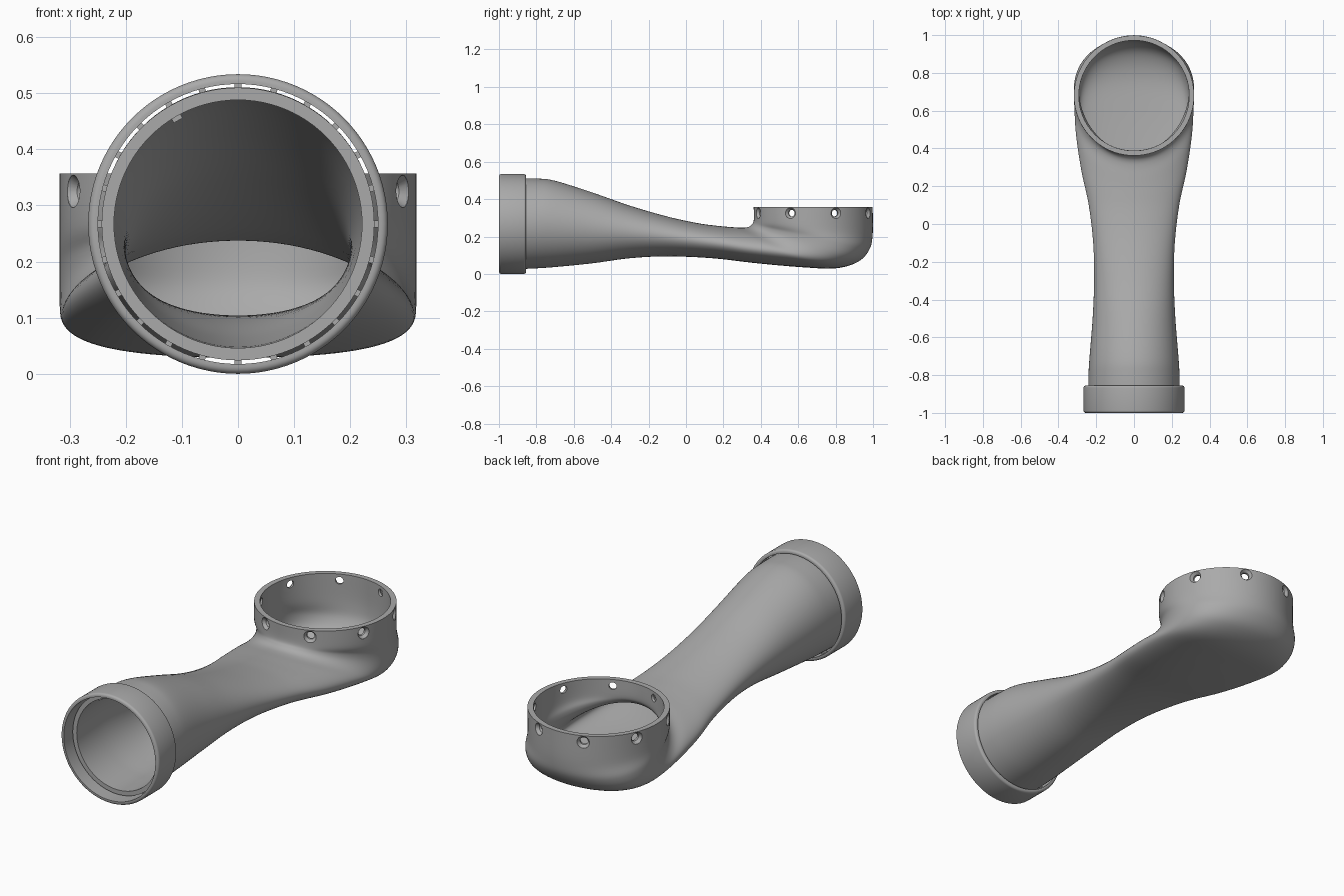
import bpy, bmesh
from math import sin, cos, pi, tau, radians
from mathutils import Matrix, Vector

cube = bpy.data.objects.get("Cube")
if cube:
    bpy.data.objects.remove(cube, do_unlink=True)

SIDES = 96
TUBE_Z = 0.267
BOWL_Y = 0.68

grey = bpy.data.materials.new("plain grey")
grey.use_nodes = True
grey.diffuse_color = (0.4, 0.4, 0.4, 1)
grey.node_tree.nodes["Principled BSDF"].inputs["Base Color"].default_value = grey.diffuse_color


def make_object(name, bm, angle=32):
    bmesh.ops.remove_doubles(bm, verts=bm.verts, dist=1e-5)
    bmesh.ops.recalc_face_normals(bm, faces=bm.faces)
    mesh = bpy.data.meshes.new(name)
    bm.to_mesh(mesh)
    bm.free()
    mesh.materials.append(grey)
    obj = bpy.data.objects.new(name, mesh)
    bpy.context.collection.objects.link(obj)
    smooth(obj, angle)
    return obj


def smooth(obj, angle=32):
    bpy.ops.object.select_all(action='DESELECT')
    obj.select_set(True)
    bpy.context.view_layer.objects.active = obj
    bpy.ops.object.shade_smooth_by_angle(angle=radians(angle))


def bridge(bm, rings):
    """Join a closed cycle of vertex rings with quads."""
    rows = [[bm.verts.new(p) for p in ring] for ring in rings]
    n = len(rows[0])
    for a, b in zip(rows, rows[1:] + rows[:1]):
        for i in range(n):
            j = (i + 1) % n
            bm.faces.new((a[i], a[j], b[j], b[i]))


def lathe(bm, profile, matrix, sides):
    """Spin a closed (radius, height) profile around the local z axis."""
    bridge(bm, [[matrix @ Vector((r * cos(tau * i / sides), r * sin(tau * i / sides), h))
                 for i in range(sides)] for r, h in profile])


def spline(rows, steps):
    """Catmull-Rom interpolation between the section rows."""
    out = []
    for i in range(len(rows) - 1):
        p0, p1, p2, p3 = (rows[max(0, min(len(rows) - 1, i + d))] for d in (-1, 0, 1, 2))
        for s in range(steps):
            t = s / steps
            out.append([b + 0.5 * t * (c - a + t * (2*a - 5*b + 4*c - d + t * (3*(b - c) + d - a)))
                        for a, b, c, d in zip(p0, p1, p2, p3)])
    return out + [list(rows[-1])]


def section(row, inner):
    """Oval across the duct, its widest point shifted towards the belly."""
    yt, zt, yb, zb, width, sag, wall = row
    top, bottom = Vector((0, yt, zt)), Vector((0, yb, zb))
    middle, half = (top + bottom) / 2, (top - bottom) / 2
    if inner:
        half *= 1 - wall / half.length
        width -= wall
    points = []
    for i in range(SIDES):
        a = tau * i / SIDES
        p = middle + half * (cos(a) - sag * sin(a) ** 2)
        points.append((width * sin(a), p.y, p.z))
    return points


# Duct: top y, top z, bottom y, bottom z, half width, sag, wall
sections = [
    (-.94, .51, -.94, .024, .243, 0, .022),
    (-.80, .51, -.80, .03, .241, 0, .018),
    (-.70, .498, -.70, .037, .235, 0, .014),
    (-.5, .435, -.5, .057, .219, 0, .01),
    (-.3, .365, -.3, .084, .211, 0, .01),
    (-.1, .307, -.1, .094, .216, 0, .01),
    (.06, .272, .14, .084, .24, .08, .012),
    (.17, .257, .38, .057, .28, .18, .016),
    (.25, .25, .62, .036, .307, .25, .02),
    (.30, .247, .80, .03, .316, .3, .024),
    (.33, .25, .92, .065, .318, .25, .026),
    (.35, .262, .98, .13, .318, .15, .026),
    (.362, .285, .998, .21, .318, 0, .026),
    (.362, .357, .998, .357, .318, 0, .026),
]
rows = spline(sections, 6)
bm = bmesh.new()
bridge(bm, [section(r, False) for r in rows] + [section(r, True) for r in reversed(rows)])
duct = make_object("duct_body", bm)

# Countersunk screw holes around the bowl rim
bm = bmesh.new()
hole = [(0, .26), (.018, .26), (.018, .303), (.029, .317), (.029, .34), (0, .34)]
for i in range(8):
    spin = Matrix.Rotation(radians(22.5 + 45 * i), 4, 'Z') @ Matrix.Rotation(pi / 2, 4, 'Y')
    lathe(bm, hole[:], Matrix.Translation((0, BOWL_Y, .325)) @ spin, 24)
bmesh.ops.dissolve_degenerate(bm, edges=bm.edges, dist=1e-6)
cutter = make_object("hole_cutter", bm)
cutter.hide_render = True
cut = duct.modifiers.new("screw holes", 'BOOLEAN')
cut.object = cutter
cut.operation = 'DIFFERENCE'
cut.solver = 'EXACT'
bpy.context.view_layer.objects.active = duct
bpy.ops.object.modifier_apply(modifier=cut.name)
bpy.data.objects.remove(cutter, do_unlink=True)
smooth(duct)

# Collar around the tube mouth, with rounded edges
tube_axis = Matrix.Translation((0, 0, TUBE_Z)) @ Matrix.Rotation(-pi / 2, 4, 'X')
front, back, r_out, r_in, soft = -1.0, -.855, .267, .2495, .012
profile = [(r_in, back), (r_in, front)]
for i in range(6):
    a = pi / 2 * i / 5
    profile.append((r_out - soft + soft * sin(a), front + soft - soft * cos(a)))
for i in range(6):
    a = pi / 2 * i / 5
    profile.append((r_out - soft + soft * cos(a), back - soft + soft * sin(a)))
bm = bmesh.new()
lathe(bm, profile, tube_axis, SIDES)
make_object("collar_ring", bm)


def blocks(name, angles, radius, y, size):
    bm = bmesh.new()
    for a in angles:
        place = tube_axis @ Matrix.Rotation(a, 4, 'Z') @ Matrix.Translation((radius, 0, y))
        bmesh.ops.create_cube(bm, size=1, matrix=place @ Matrix.Diagonal((*size, 1)))
    make_object(name, bm)


# Small ribs centring the collar on the tube, and a locating peg inside
blocks("collar_ribs", [tau * i / 24 for i in range(24)], .2465, -.9, (.009, .012, .03))
blocks("locating_peg", [radians(-120)], .22, -.91, (.014, .018, .02))
